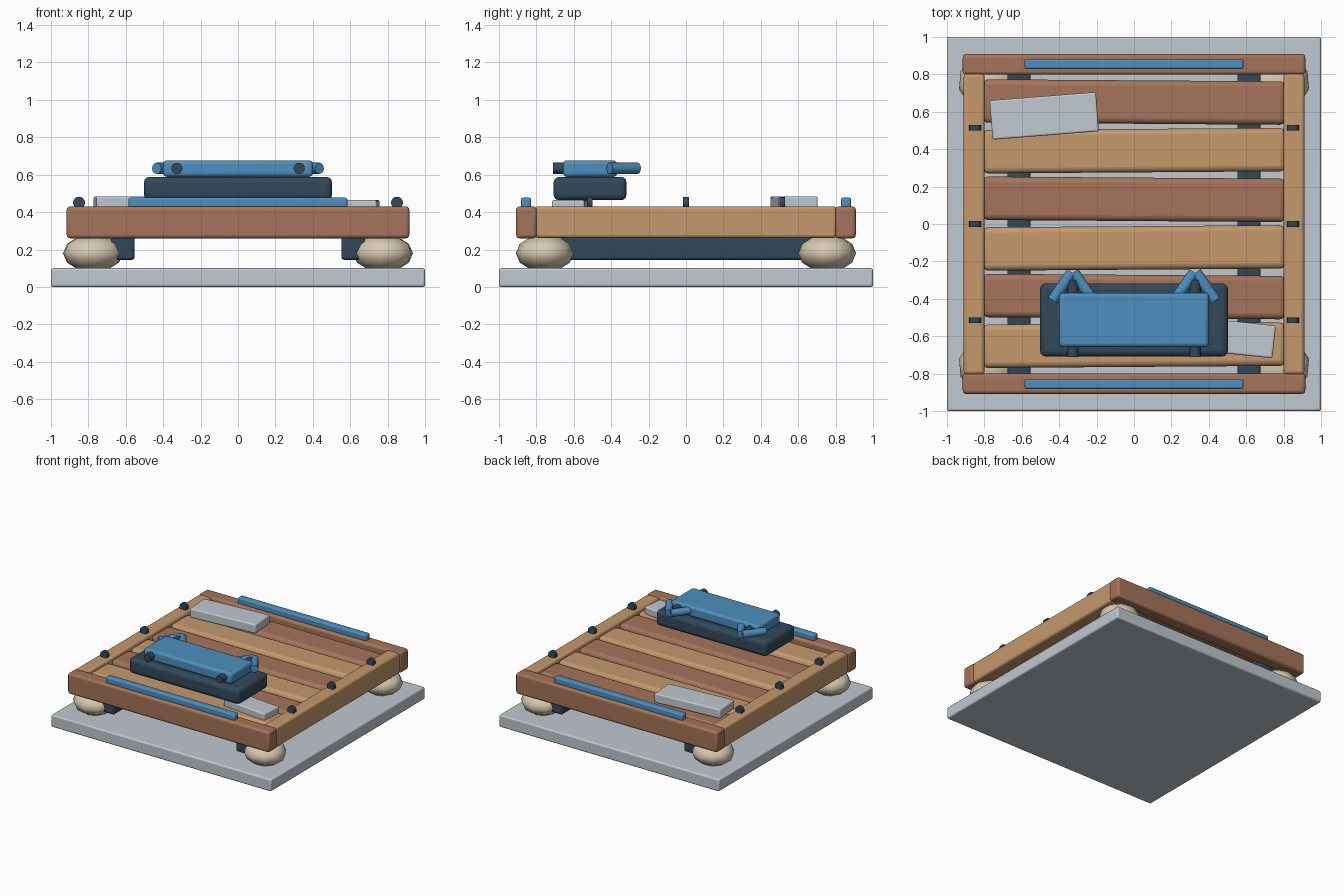
import bpy
from math import radians
from mathutils import Vector

if "Cube" in bpy.data.objects:
    bpy.data.objects.remove(bpy.data.objects["Cube"])


def material(name, rgb):
    linear = [((c / 255 + 0.055) / 1.055) ** 2.4 for c in rgb] + [1]
    m = bpy.data.materials.new(name)
    m.use_nodes = True
    m.diffuse_color = linear
    m.node_tree.nodes["Principled BSDF"].inputs["Base Color"].default_value = linear
    return m


grey = material("pale grey", (192, 200, 208))
dark = material("dark slate", (50, 73, 89))
tan = material("light wood", (197, 152, 109))
brown = material("red brown wood", (165, 116, 90))
blue = material("blue", (78, 143, 190))
stone = material("cream stone", (214, 201, 176))


def finish(name, mat, angle=35):
    ob = bpy.context.object
    ob.name = name
    ob.data.materials.append(mat)
    bpy.ops.object.shade_smooth_by_angle(angle=radians(angle))
    return ob


def box(name, mat, centre, size, bevel=0.01, turn=0):
    bpy.ops.mesh.primitive_cube_add(size=1, location=centre)
    ob = bpy.context.object
    ob.scale = size
    bpy.ops.object.transform_apply(location=False, rotation=False, scale=True)
    ob.rotation_euler.z = radians(turn)
    mod = ob.modifiers.new("bevel", "BEVEL")
    mod.width, mod.segments = bevel, 3
    return finish(name, mat)


def rod(name, mat, start, end, radius, sides=16):
    a, b = Vector(start), Vector(end)
    bpy.ops.mesh.primitive_cylinder_add(vertices=sides, radius=radius,
                                        depth=(b - a).length, location=(a + b) / 2)
    bpy.context.object.rotation_euler = (b - a).to_track_quat("Z", "Y").to_euler()
    return finish(name, mat)


# Ground slab and supporting stones
box("base_slab", grey, (0, 0, 0.05), (2, 2, 0.1), 0.012)
for sx in (-1, 1):
    for sy in (-1, 1):
        bpy.ops.mesh.primitive_uv_sphere_add(segments=10, ring_count=6, radius=1,
                                             location=(sx * 0.775, sy * 0.755, 0.18))
        ob = bpy.context.object
        ob.scale = (0.165, 0.155, 0.1)
        ob.rotation_euler.z = radians(5 * sx * sy)
        finish("support_stone", stone, 60)

# Frame rails, runners, pegs and trim
for s in (-1, 1):
    box("runner", dark, (s * 0.615, 0, 0.23), (0.125, 1.64, 0.17), 0.015)
    box("end_rail", brown, (0, s * 0.853, 0.345), (1.832, 0.11, 0.17), 0.018)
    box("side_rail", tan, (s * 0.855, 0, 0.346), (0.112, 1.61, 0.17), 0.018)
    box("trim_bar", blue, (0, s * 0.855, 0.45), (1.17, 0.055, 0.055), 0.012)
    for y in (-0.515, 0, 0.515):
        rod("rail_peg", dark, (s * 0.85, y - 0.015, 0.45), (s * 0.85, y + 0.015, 0.45), 0.032)

# Deck slats, alternating in wood and tilt
for i in range(6):
    box("deck_slat", (brown, tan)[i % 2], (0, 0.652 - 0.26 * i, 0.36),
        (1.62, 0.232, 0.1), 0.03, (-0.4, 0.4)[i % 2])

# Loose tiles
box("large_tile", grey, (-0.48, 0.578, 0.447), (0.57, 0.21, 0.075), 0.01, 4.5)
box("small_tile", grey, (0.55, -0.61, 0.432), (0.4, 0.175, 0.065), 0.01, -6)

# Pack with straps and looped ties
box("pack_base", dark, (0, -0.513, 0.526), (1.005, 0.39, 0.125), 0.03)
box("pack_top", blue, (0, -0.513, 0.633), (0.8, 0.29, 0.088), 0.02)
for s in (-1, 1):
    x = s * 0.327
    rod("pack_strap", dark, (x, -0.71, 0.634), (x, -0.3, 0.634), 0.03)
    for d in (-1, 1):
        rod("strap_tie", blue, (x + d * 0.005, -0.258, 0.634),
            (x + d * 0.108, -0.408, 0.634), 0.03, 12)
